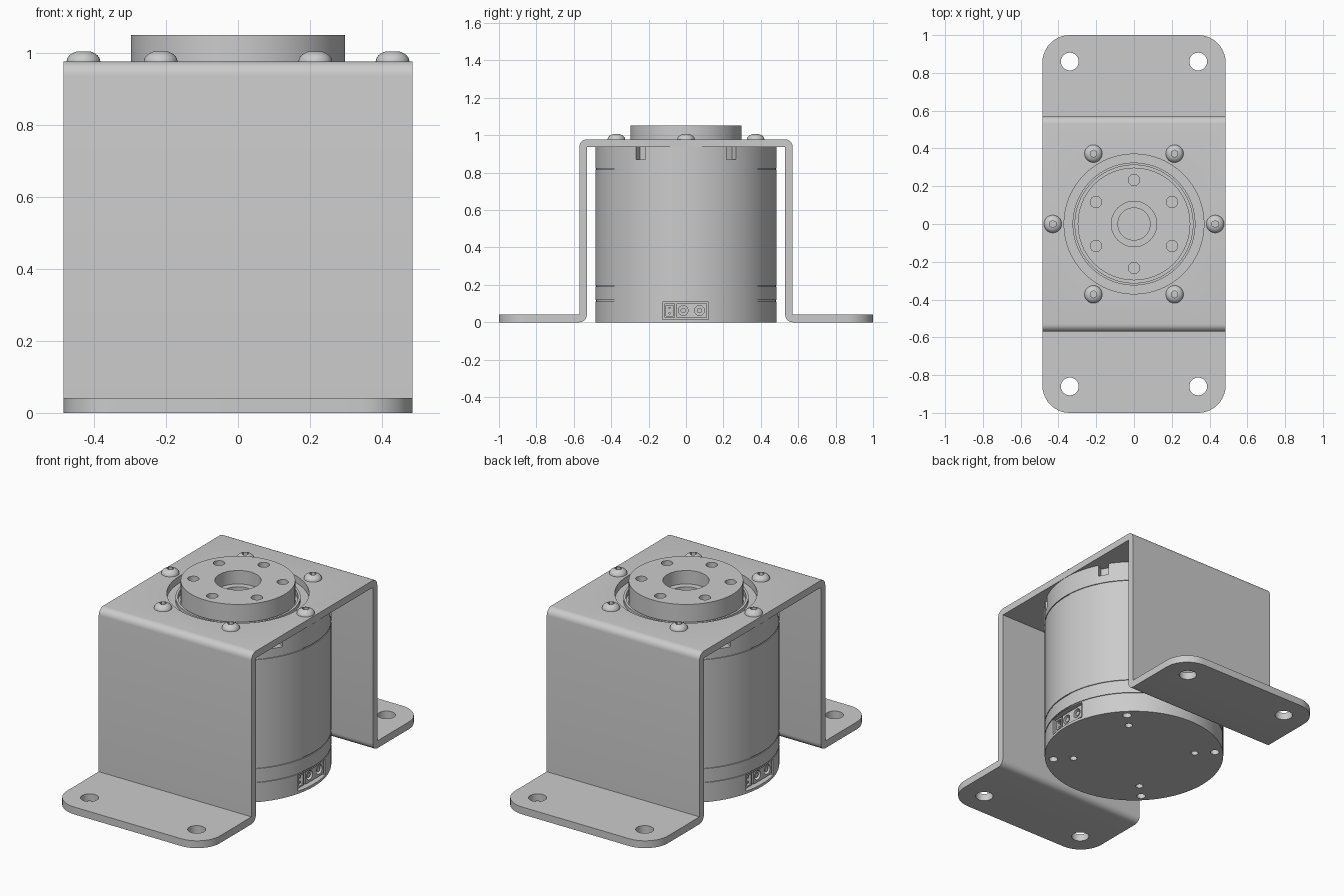
import bpy, bmesh
from math import sin, cos, pi, radians
from mathutils import Matrix

cube = bpy.data.objects.get("Cube")
if cube:
    bpy.data.objects.remove(cube, do_unlink=True)

metal = bpy.data.materials.new("grey metal")
metal.use_nodes = True
GREY = (0.6, 0.6, 0.6, 1)
metal.diffuse_color = GREY
metal.node_tree.nodes["Principled BSDF"].inputs["Base Color"].default_value = GREY


def make(name, bm):
    """Turn a bmesh into a named object."""
    bmesh.ops.recalc_face_normals(bm, faces=bm.faces)
    mesh = bpy.data.meshes.new(name)
    bm.to_mesh(mesh)
    bm.free()
    mesh.materials.append(metal)
    ob = bpy.data.objects.new(name, mesh)
    bpy.context.collection.objects.link(ob)
    return ob


def activate(ob):
    bpy.ops.object.select_all(action='DESELECT')
    ob.select_set(True)
    bpy.context.view_layer.objects.active = ob


def cut(ob, bm):
    """Subtract a bmesh of separate solids from an object."""
    cutter = make("cutter", bm)
    cutter.hide_render = True
    mod = ob.modifiers.new("cut", 'BOOLEAN')
    mod.operation = 'DIFFERENCE'
    mod.solver = 'EXACT'
    mod.object = cutter
    activate(ob)
    bpy.ops.object.modifier_apply(modifier=mod.name)
    bpy.data.objects.remove(cutter, do_unlink=True)


def smooth(ob):
    activate(ob)
    bpy.ops.object.shade_smooth_by_angle(angle=radians(30))


def cylinder(bm, r, x, y, z0, z1, sides=32):
    bmesh.ops.create_cone(bm, cap_ends=True, segments=sides, radius1=r, radius2=r,
                          depth=z1 - z0, matrix=Matrix.Translation((x, y, (z0 + z1) / 2)))


def peg(bm, r, y, z, x0, x1):
    """Cylinder lying along x."""
    place = Matrix.Translation(((x0 + x1) / 2, y, z)) @ Matrix.Rotation(pi / 2, 4, 'Y')
    bmesh.ops.create_cone(bm, cap_ends=True, segments=24, radius1=r, radius2=r,
                          depth=x1 - x0, matrix=place)


def box(bm, x0, x1, y0, y1, z0, z1, turn=0):
    place = (Matrix.Rotation(turn, 4, 'Z')
             @ Matrix.Translation(((x0 + x1) / 2, (y0 + y1) / 2, (z0 + z1) / 2))
             @ Matrix.Diagonal((x1 - x0, y1 - y0, z1 - z0, 1)))
    bmesh.ops.create_cube(bm, size=1, matrix=place)


def lathe(name, profile, sides=96):
    """Revolve (radius, z) points about z, capping both ends."""
    bm = bmesh.new()
    rings = [[bm.verts.new((r * cos(2 * pi * i / sides), r * sin(2 * pi * i / sides), z))
              for i in range(sides)] for r, z in profile]
    for a, b in zip(rings, rings[1:]):
        for i in range(sides):
            j = (i + 1) % sides
            bm.faces.new((a[i], a[j], b[j], b[i]))
    bm.faces.new(rings[0])
    bm.faces.new(rings[-1])
    return make(name, bm)


def polar(r, degrees):
    return r * cos(radians(degrees)), r * sin(radians(degrees))


# Bent sheet bracket: half section mirrored, extruded across x
W, TOP, T = 0.485, 0.978, 0.04
steps = [radians(90 * i / 6) for i in range(7)]
half = [(0.53, TOP - T)]
half += [(0.57 - T * cos(a), T - T * sin(a)) for a in steps]
half += [(1, 0), (1, 0.042), (0.57, 0.042)]
half += [(0.53 + T * cos(a), TOP - T + T * sin(a)) for a in steps]
section = half + [(-y, z) for y, z in reversed(half)]
bm = bmesh.new()
face = bm.faces.new([bm.verts.new((-W, y, z)) for y, z in section])
grown = bmesh.ops.extrude_face_region(bm, geom=[face])["geom"]
bmesh.ops.translate(bm, vec=(2 * W, 0, 0),
                    verts=[g for g in grown if isinstance(g, bmesh.types.BMVert)])
corners = [e for e in bm.edges if all(abs(v.co.y) > 0.99 for v in e.verts)
           and abs(e.verts[0].co.z - e.verts[1].co.z) > 0.01]
bmesh.ops.bevel(bm, geom=corners, offset=0.145, segments=10, profile=0.5, affect='EDGES')
bracket = make("bracket", bm)
bm = bmesh.new()
cylinder(bm, 0.37, 0, 0, 0.9, 1.1, 96)
for x in (-0.34, 0.34):
    for y in (-0.86, 0.86):
        cylinder(bm, 0.047, x, y, -0.1, 0.1)
cut(bracket, bm)
smooth(bracket)

# Motor housing with seam grooves and a raised bearing ring
R, G = 0.485, 0.48
outline = [(R, 0)]
for seam in (0.115, 0.195, 0.82):
    outline += [(R, seam - 0.003), (G, seam - 0.003), (G, seam + 0.003), (R, seam + 0.003)]
outline += [(R, 0.937), (0.325, 0.937), (0.325, 0.957), (0.312, 0.957), (0.312, 0.93)]
housing = lathe("motor_housing", outline)
bm = bmesh.new()
for k in range(6):
    box(bm, 0.44, 0.52, -0.03, 0.03, 0.87, 0.96, radians(30 + 60 * k))
for k in range(4):
    for r, size in ((0.33, 0.02), (0.44, 0.024)):
        cylinder(bm, size, *polar(r, 45 + 90 * k), -0.05, 0.06, 20)
for turn in (0, pi):
    box(bm, 0.41, 0.52, -0.125, 0.12, 0.015, 0.108, turn)
cut(housing, bm)
smooth(housing)

# Output flange with stepped bore and bolt holes
flange = lathe("output_flange", [(0.298, 0.925), (0.298, 1.052)])
bm = bmesh.new()
cylinder(bm, 0.12, 0, 0, 0.975, 1.1, 48)
for k in range(6):
    cylinder(bm, 0.03, *polar(0.233, 30 + 60 * k), 0.96, 1.1, 24)
cut(flange, bm)
bm = bmesh.new()
cylinder(bm, 0.085, 0, 0, 0.94, 1.0, 48)
cut(flange, bm)
smooth(flange)

# Button-head screws around the flange
dome = [(0.047, TOP - 0.003), (0.047, TOP)]
dome += [(0.047 * cos(a), TOP + 0.03 * sin(a)) for a in (0.3, 0.6, 0.85, 1.1, 1.3)]
screw = lathe("bracket_screw", dome, 32)
bm = bmesh.new()
cylinder(bm, 0.019, 0, 0, TOP + 0.01, 1.1, 6)
cut(screw, bm)
smooth(screw)
for k in range(6):
    ob = screw if k == 0 else screw.copy()
    if k:
        bpy.context.collection.objects.link(ob)
    ob.location = (*polar(0.43, 60 * k), 0)

# Plug sockets in the two side pockets
bm = bmesh.new()
box(bm, 0.4, 0.465, -0.05, 0.112, 0.025, 0.1)
power = make("power_socket", bm)
bm = bmesh.new()
for y in (-0.015, 0.072):
    peg(bm, 0.026, y, 0.063, 0.42, 0.5)
cut(power, bm)
bm = bmesh.new()
box(bm, 0.4, 0.462, -0.115, -0.06, 0.025, 0.1)
signal = make("signal_socket", bm)
bm = bmesh.new()
box(bm, 0.42, 0.5, -0.106, -0.069, 0.034, 0.091)
cut(signal, bm)
bm = bmesh.new()
for y in (-0.015, 0.072):
    peg(bm, 0.014, y, 0.063, 0.41, 0.46)
for z in (0.048, 0.077):
    peg(bm, 0.006, -0.088, z, 0.41, 0.455)
pins = make("socket_pins", bm)
for ob in (power, signal, pins):
    smooth(ob)
    twin = ob.copy()
    twin.rotation_euler.z = pi
    bpy.context.collection.objects.link(twin)
